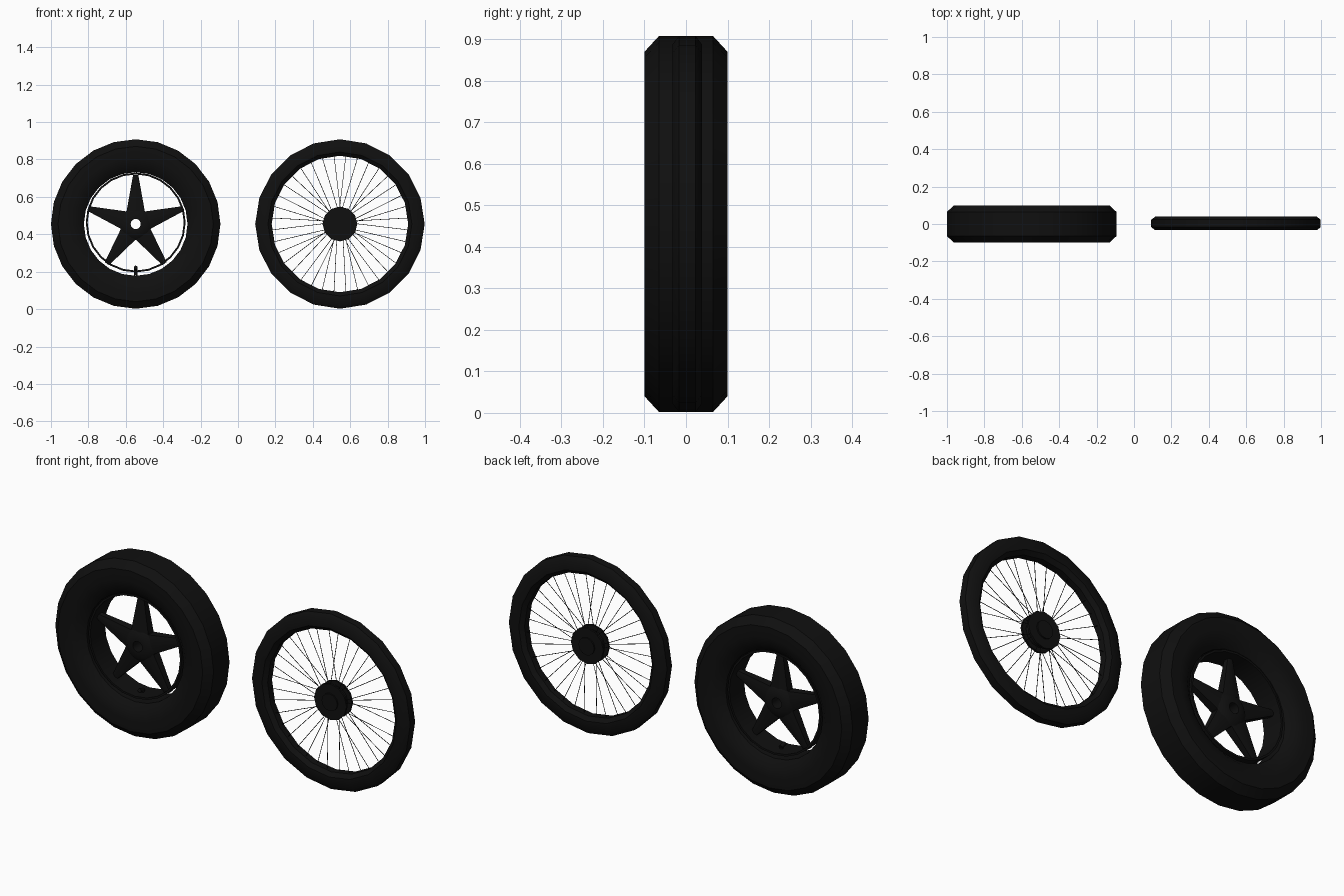
import bpy, bmesh
from math import sin, cos, pi, radians
from mathutils import Vector

if "Cube" in bpy.data.objects:
    bpy.data.objects.remove(bpy.data.objects["Cube"])

black = bpy.data.materials.new("black_rubber")
black.diffuse_color = (0.005, 0.005, 0.005, 1)
black.use_nodes = True
black.node_tree.nodes["Principled BSDF"].inputs["Base Color"].default_value = black.diffuse_color
CAR = Vector((-0.547, 0, 0.455))
BIKE = Vector((0.545, 0.003, 0.455))


def finish(name, bm, location, angle=40):
    bmesh.ops.recalc_face_normals(bm, faces=bm.faces)
    mesh = bpy.data.meshes.new(name)
    bm.to_mesh(mesh)
    bm.free()
    ob = bpy.data.objects.new(name, mesh)
    bpy.context.collection.objects.link(ob)
    ob.location = location
    mesh.materials.append(black)
    bpy.ops.object.select_all(action='DESELECT')
    ob.select_set(True)
    bpy.context.view_layer.objects.active = ob
    bpy.ops.object.shade_smooth_by_angle(angle=radians(angle))
    return ob


def lathe(name, profile, sides, location):
    """Spin a closed (radius, y) profile round the y axis."""
    bm = bmesh.new()
    rings = [[bm.verts.new((r * sin(2 * pi * i / sides), y, r * cos(2 * pi * i / sides)))
              for r, y in profile] for i in range(sides)]
    n = len(profile)
    for i in range(sides):
        a, b = rings[i], rings[(i + 1) % sides]
        for j in range(n):
            k = (j + 1) % n
            bm.faces.new((a[j], a[k], b[k], b[j]))
    return finish(name, bm, location)


def rod(bm, p, q, radius, sides):
    """Add a thin cylinder from p to q."""
    p, q = Vector(p), Vector(q)
    rot = (q - p).to_track_quat('Z', 'Y').to_matrix().to_4x4()
    rot.translation = (p + q) / 2
    bmesh.ops.create_cone(bm, cap_ends=True, segments=sides, radius1=radius,
                          radius2=radius, depth=(q - p).length, matrix=rot)


# Wide tyre with chamfered shoulders
lathe("wide_tyre", [(0.277, -0.06), (0.315, -0.092), (0.36, -0.1), (0.415, -0.1), (0.453, -0.065),
                    (0.453, 0.065), (0.415, 0.1), (0.36, 0.1), (0.315, 0.092), (0.277, 0.06)], 24, CAR)

# Thin rim, set slightly high inside the tyre
lathe("wide_rim", [(0.257, -0.06), (0.267, -0.06), (0.267, 0.06), (0.257, 0.06)],
      24, CAR + Vector((0, 0, 0.008)))

# Hub tube with an open axle hole
lathe("wide_hub", [(0.027, -0.04), (0.06, -0.04), (0.085, -0.02),
                   (0.085, 0.02), (0.06, 0.04), (0.027, 0.04)], 20, CAR)

# Five tapered spokes
bm = bmesh.new()
for i in range(5):
    a = 2 * pi * i / 5
    out, side = Vector((sin(a), 0, cos(a))), Vector((cos(a), 0, -sin(a)))
    ends = []
    for r, w, t in ((0.06, 0.05, 0.032), (0.262, 0.014, 0.018)):
        ends.append([bm.verts.new(out * r + side * w * s + Vector((0, t * d, 0)))
                     for s, d in ((-1, -0.7), (0, -1), (1, -0.7), (1, 0.7), (0, 1), (-1, 0.7))])
    for j in range(6):
        k = (j + 1) % 6
        bm.faces.new((ends[0][j], ends[0][k], ends[1][k], ends[1][j]))
    bm.faces.new(ends[0])
    bm.faces.new(ends[1])
finish("star_spokes", bm, CAR)

# Bent air valve at the bottom of the rim
bm = bmesh.new()
rod(bm, (0, 0, -0.275), (0, 0, -0.24), 0.01, 10)
rod(bm, (0, 0.006, -0.24), (0, -0.025, -0.232), 0.01, 10)
finish("air_valve", bm, CAR)

# Narrow tyre
lathe("narrow_tyre", [(0.365, -0.018), (0.385, -0.036), (0.432, -0.036), (0.453, -0.02),
                      (0.453, 0.02), (0.432, 0.036), (0.385, 0.036), (0.365, 0.018)], 20, BIKE)

# Hub drum with two flanges and a raised axle boss
bm = bmesh.new()
rod(bm, (0, -0.034, 0), (0, 0.034, 0), 0.045, 12)
rod(bm, (0, -0.022, 0), (0, 0.022, 0), 0.07, 12)
for y in (-0.022, 0.022):
    rod(bm, (0, y - 0.005, 0), (0, y + 0.005, 0), 0.093, 12)
finish("narrow_hub", bm, BIKE)

# Wire spokes, leaning both ways and alternating between flanges
bm = bmesh.new()
for i in range(36):
    a = 2 * pi * (i + 0.5) / 36
    lean = 0.12 if i // 2 % 2 else -0.12
    y = 0.022 if i % 2 else -0.022
    rod(bm, (0.08 * sin(a + lean), y, 0.08 * cos(a + lean)),
        (0.375 * sin(a), y * 0.2, 0.375 * cos(a)), 0.0015, 6)
finish("wire_spokes", bm, BIKE)
